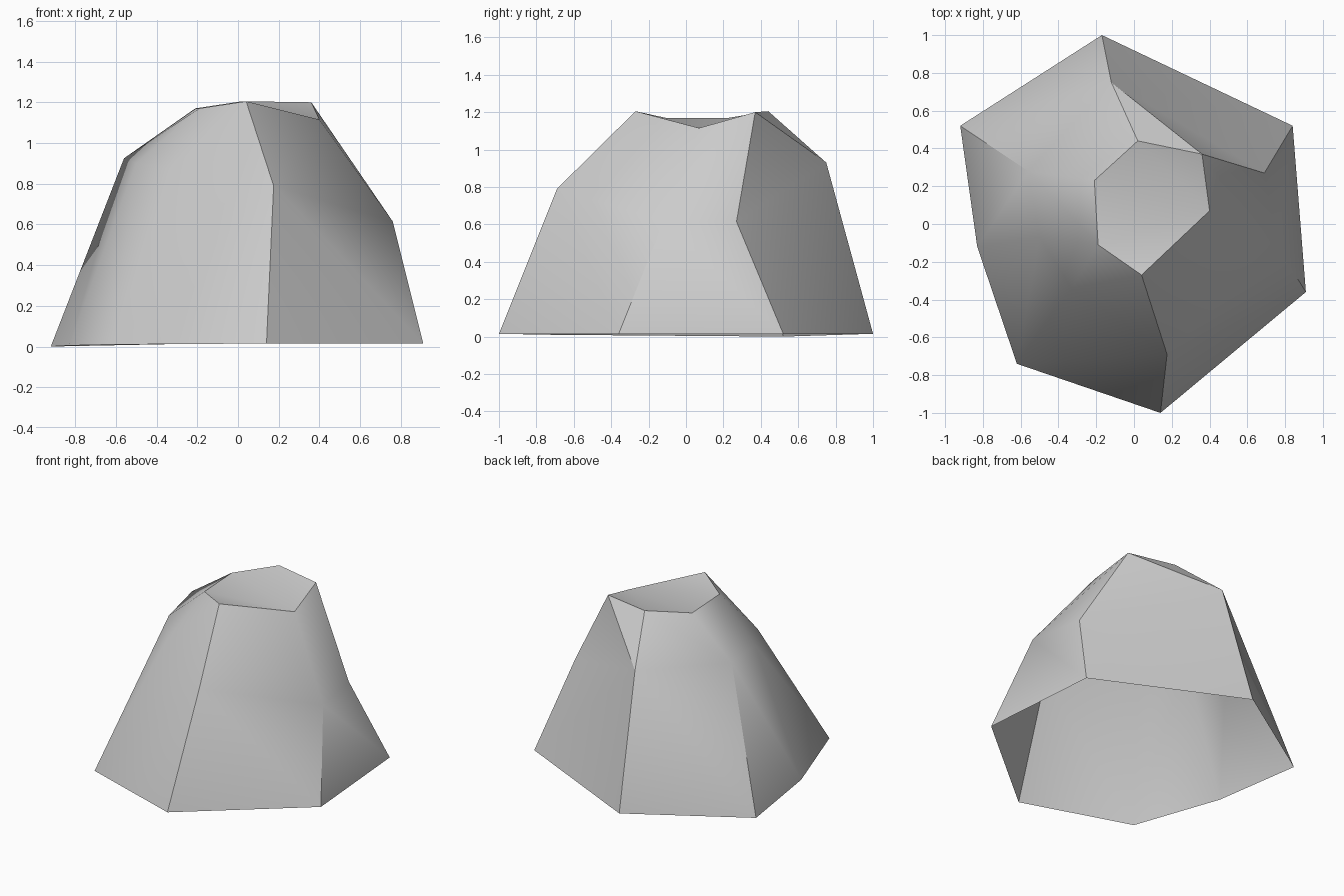
import bpy
import bmesh
import math
from mathutils import Vector

cube = bpy.data.objects.get("Cube")
if cube:
    bpy.data.objects.remove(cube, do_unlink=True)

# One flat stone colour
stone = bpy.data.materials.new("stone_grey")
stone.use_nodes = True
stone.diffuse_color = (0.6, 0.6, 0.6, 1)
stone.node_tree.nodes["Principled BSDF"].inputs["Base Color"].default_value = (0.6, 0.6, 0.6, 1)

# Rings of corners, going clockwise from the back
base = [(-.17, 1, .015), (.84, .52, .015), (.91, -.36, .015), (.14, -1, .015),
        (-.62, -.74, .01), (-.83, -.12, .005), (-.92, .52, 0)]
shoulder = [(-.12, .75, .93), (.69, .27, .615), (.76, -.12, .615), (.175, -.69, .79),
            (-.33, -.34, .87), (-.50, -.07, .90), (-.56, .28, .925)]
rim = [(.02, .44, 1.205), (.36, .37, 1.2), (.40, .07, 1.115), (.04, -.27, 1.205),
       (-.19, -.11, 1.17), (-.21, .23, 1.17)]

bm = bmesh.new()
base, shoulder, rim = [[bm.verts.new(p) for p in ring] for ring in (base, shoulder, rim)]
rim.insert(5, rim[4])  # two shoulder corners share one rim corner


def facet(a, b, c, d):
    """Fill a corner loop, splitting a quad along its outward-bulging diagonal."""
    if c is d:
        bm.faces.new((a, b, c))
        return
    normal = (c.co - a.co).cross(d.co - b.co)
    if normal.dot(a.co + c.co - b.co - d.co) > 0:
        bm.faces.new((a, b, c))
        bm.faces.new((a, c, d))
    else:
        bm.faces.new((a, b, d))
        bm.faces.new((b, c, d))


# Sloping sides, open underneath
for low, high in ((base, shoulder), (shoulder, rim)):
    for i in range(len(low)):
        j = (i + 1) % len(low)
        facet(low[j], low[i], high[i], high[j])

# Sunken top, fanned from its lowest corner
dip = rim[2]
crown = [rim[3], rim[4], rim[6], rim[0], rim[1]]
for a, b in zip(crown, crown[1:]):
    bm.faces.new((dip, b, a))

mesh = bpy.data.meshes.new("rock")
bm.to_mesh(mesh)
bm.free()
mesh.materials.append(stone)
rock = bpy.data.objects.new("rock", mesh)
bpy.context.collection.objects.link(rock)

# Soft shading over shallow creases only
bpy.context.view_layer.objects.active = rock
rock.select_set(True)
bpy.ops.object.shade_smooth_by_angle(angle=math.radians(30))
